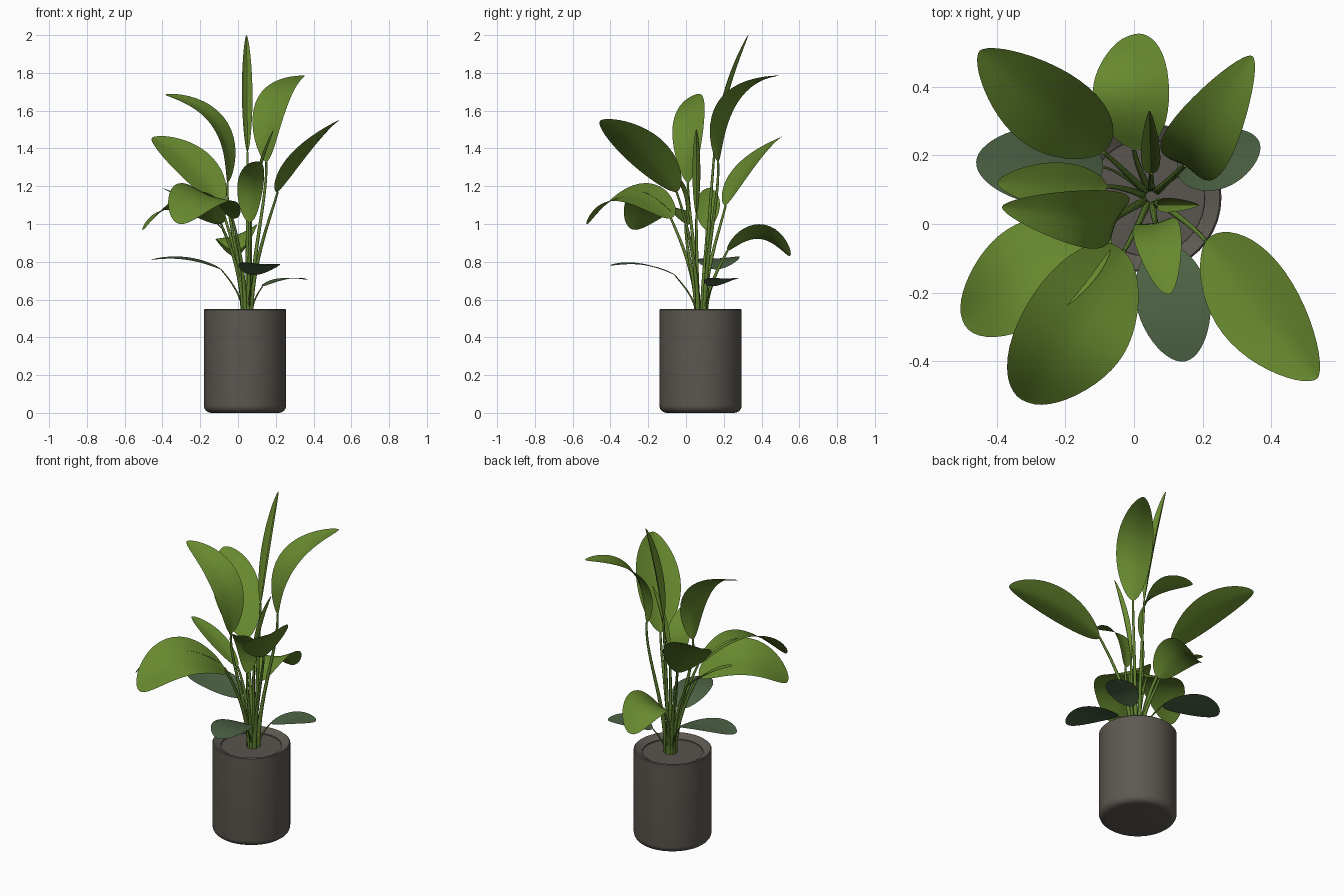
import bpy, bmesh, math
from mathutils import Vector as V

if "Cube" in bpy.data.objects:
    bpy.data.objects.remove(bpy.data.objects["Cube"])


def mat(name, *col):
    m = bpy.data.materials.new(name)
    m.diffuse_color = (*col, 1)
    m.use_nodes = True
    m.node_tree.nodes["Principled BSDF"].inputs["Base Color"].default_value = m.diffuse_color
    return m


LEAF = mat("leaf green", 0.135, 0.25, 0.028)
DUSTY = mat("dusty green", 0.075, 0.125, 0.06)
STEM = mat("stem green", 0.11, 0.21, 0.028)
POT = mat("warm grey pot", 0.11, 0.098, 0.083)
SOIL = mat("grey soil", 0.10, 0.09, 0.078)


def add(name, verts, faces, material, angle=50):
    me = bpy.data.meshes.new(name)
    me.from_pydata(verts, [], faces)
    bm = bmesh.new()
    bm.from_mesh(me)
    bmesh.ops.remove_doubles(bm, verts=bm.verts, dist=1e-5)
    bmesh.ops.recalc_face_normals(bm, faces=bm.faces)
    bm.to_mesh(me)
    bm.free()
    me.materials.append(material)
    ob = bpy.data.objects.new(name, me)
    bpy.context.collection.objects.link(ob)
    bpy.ops.object.select_all(action='DESELECT')
    ob.select_set(True)
    bpy.context.view_layer.objects.active = ob
    bpy.ops.object.shade_smooth_by_angle(angle=math.radians(angle))


def grid_faces(rows, cols, wrap=False):
    n = cols if wrap else cols - 1
    return [(i * cols + j, i * cols + (j + 1) % cols,
             (i + 1) * cols + (j + 1) % cols, (i + 1) * cols + j)
            for i in range(rows - 1) for j in range(n)]


def lathe(name, profile, material, seg=40):
    cx, cy = 0.037, 0.077
    verts = [(cx + r * math.cos(math.tau * k / seg), cy + r * math.sin(math.tau * k / seg), z)
             for r, z in profile for k in range(seg)]
    add(name, verts, grid_faces(len(profile), seg, True), material, 35)


def blade(name, b, t, arch, width, roll, cup, blunt, material):
    """Leaf along an arched curve from base b to tip t; returns its starting direction."""
    d = t - b
    flat = V((d.y, -d.x, 0)).normalized()
    c = (b + t) / 2 + flat.cross(d).normalized() * arch * 2
    rows, cols, verts = 24, 11, []
    for i in range(rows):
        u = (1 - math.cos(math.pi * i / (rows - 1))) / 2
        p = b * (1 - u) ** 2 + c * 2 * u * (1 - u) + t * u * u
        tan = ((c - b) * (1 - u) + (t - c) * u).normalized()
        side = (flat + flat.cross(tan) * roll).normalized()
        nor = side.cross(tan).normalized()
        w = 0.5 * width * max(0, math.sin(math.pi * u ** 0.95)) ** blunt
        for j in range(cols):
            v = 2 * j / (cols - 1) - 1
            verts.append(p + side * (w * v) + nor * (cup * w * (abs(v) ** 1.4 - 0.4)))
    add(name, verts, grid_faces(rows, cols), material)
    return (c - b).normalized()


def stalk(name, p0, p3, tan, r0, r1):
    """Tapering stalk that rises from the soil and meets the blade."""
    ln = (p3 - p0).length
    p1 = p0 + V((0, 0, ln * 0.4))
    p2 = p3 - (tan * 0.6 + V((0, 0, 0.4))) * ln * 0.25
    rows, cols, verts = 16, 8, []
    for i in range(rows):
        u = i / (rows - 1)
        v = 1 - u
        p = p0 * v ** 3 + p1 * 3 * u * v * v + p2 * 3 * u * u * v + p3 * u ** 3
        t = ((p1 - p0) * v * v + (p2 - p1) * 2 * u * v + (p3 - p2) * u * u).normalized()
        a = t.cross(V((0.3, 1, 0))).normalized()
        e = t.cross(a)
        r = r0 + (r1 - r0) * u
        for k in range(cols):
            q = math.tau * k / cols
            verts.append(p + a * r * math.cos(q) + e * r * math.sin(q))
    faces = grid_faces(rows, cols, True)
    faces.append(tuple(range((rows - 1) * cols, rows * cols)))
    add(name, verts, faces, STEM)


# Pot with rounded foot and sloping inner lip, soil inside
foot = [(0.178 + 0.04 * math.sin(a), 0.04 - 0.04 * math.cos(a))
        for a in (math.pi / 12 * k for k in range(7))]
lathe("pot", [(0, 0)] + foot + [(0.218, 0.546), (0.213, 0.551), (0.17, 0.53), (0.168, 0.518)], POT)
lathe("soil", [(0, 0.524), (0.169, 0.524)], SOIL)


def plant_leaf(name, base, tip, arch, width, roll=0, cup=0.15, blunt=0.6, material=LEAF, thick=0.012):
    b = V(base)
    tan = blade(name + "_leaf", b, V(tip), arch, width, roll, cup, blunt, material)
    root = V((0.05, 0.08, 0.51))
    out = V((b.x - root.x, b.y - root.y, 0)).normalized() * 0.026
    stalk(name + "_stalk", root + out, b, tan, thick, thick / 2)


# Broad leaves
plant_leaf("back_left", (-.09, .21, 1.1), (-.45, .505, 1.46), .05, .26, .35)
plant_leaf("low_back", (0, .22, .86), (-.01, .55, .83), .105, .235, .35, blunt=.5)
plant_leaf("tall_back_right", (.15, .17, 1.33), (.345, .49, 1.785), .145, .205)
plant_leaf("front_right", (.21, -.05, 1.17), (.535, -.45, 1.55), .04, .275, -.4)
plant_leaf("front_left", (-.03, -.08, 1.03), (-.31, -.52, 1), .145, .33, .3, .1, .5)
plant_leaf("left", (-.09, 0, 1), (-.5, -.28, .97), .13, .3, -.35, .1, .5)
plant_leaf("small_left", (-.08, .11, .97), (-.4, .12, 1.19), .02, .13)
plant_leaf("tall_left", (-.055, .01, 1.22), (-.385, .05, 1.685), .138, .185, .35)
plant_leaf("small_front", (.062, 0, 1.01), (.1, -.205, 1.33), .085, .14, blunt=.5)

# Young rolled leaves
plant_leaf("rolled_right", (.07, .055, 1.05), (.19, .055, 1.5), .02, .042, cup=.9)
plant_leaf("rolled_top", (.05, .15, 1.38), (.045, .33, 2), .025, .056, cup=.9)

# Low dusty leaves on thin stalks
low = dict(cup=0.04, blunt=0.5, material=DUSTY, thick=0.006)
plant_leaf("low_left", (-.09, .165, .76), (-.46, .18, .81), .03, .225, .06, **low)
plant_leaf("low_right", (.13, .14, .67), (.365, .24, .705), .022, .17, **low)
plant_leaf("low_front", (.08, -.06, .73), (.15, -.4, .78), .03, .215, .05, **low)
